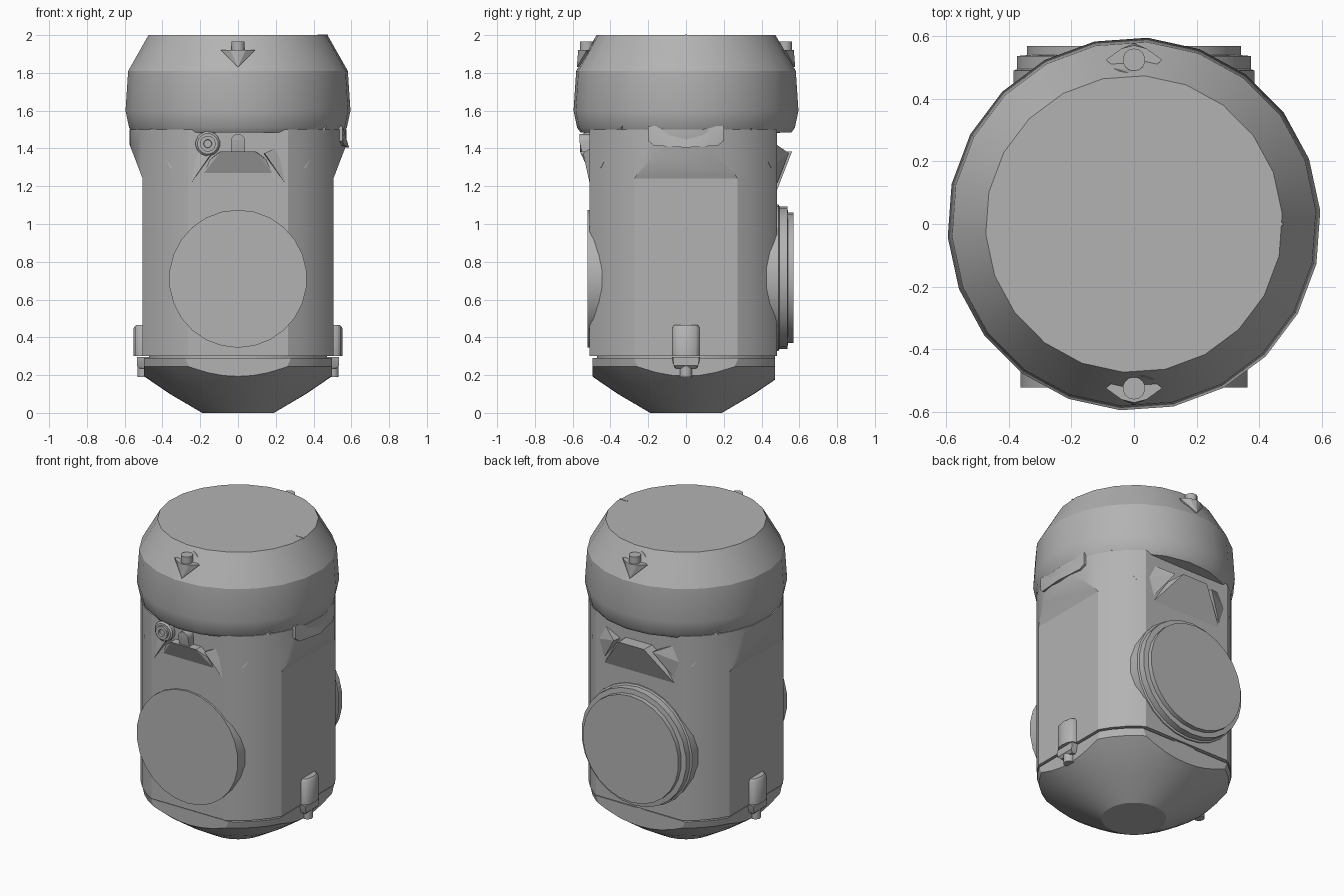
import bpy, bmesh
from math import pi, sin, cos, radians
from mathutils import Vector, Matrix

cube = bpy.data.objects.get("Cube")
if cube:
    bpy.data.objects.remove(cube, do_unlink=True)

grey = bpy.data.materials.new("plain grey")
grey.use_nodes = True
GREY = (0.45, 0.45, 0.45, 1)
grey.diffuse_color = GREY
grey.node_tree.nodes["Principled BSDF"].inputs["Base Color"].default_value = GREY


def finish(name, bm, angle=30):
    bmesh.ops.remove_doubles(bm, verts=bm.verts, dist=0.0005)
    bmesh.ops.recalc_face_normals(bm, faces=bm.faces)
    mesh = bpy.data.meshes.new(name)
    bm.to_mesh(mesh)
    bm.free()
    ob = bpy.data.objects.new(name, mesh)
    bpy.context.collection.objects.link(ob)
    mesh.materials.append(grey)
    bpy.ops.object.select_all(action='DESELECT')
    ob.select_set(True)
    bpy.context.view_layer.objects.active = ob
    bpy.ops.object.shade_smooth_by_angle(angle=radians(angle))
    return ob


def lathe(profile, sides, turn=0.0):
    """Closed solid of revolution about z from (radius, z) points."""
    bm = bmesh.new()
    rings = [[bm.verts.new((r * cos(turn + 2 * pi * i / sides),
                            r * sin(turn + 2 * pi * i / sides), z))
              for i in range(sides)] for r, z in profile]
    for a, b in zip(rings, rings[1:]):
        for i in range(sides):
            j = (i + 1) % sides
            bm.faces.new((a[i], a[j], b[j], b[i]))
    bm.faces.new(rings[0])
    bm.faces.new(rings[-1])
    return bm


def slice_off(bm, point, normal):
    """Remove everything beyond a plane and close the cut."""
    geom = bm.verts[:] + bm.edges[:] + bm.faces[:]
    cut = bmesh.ops.bisect_plane(bm, geom=geom, plane_co=point, plane_no=normal,
                                 clear_outer=True, dist=1e-5)["geom_cut"]
    edges = [e for e in cut if isinstance(e, bmesh.types.BMEdge) and e.is_boundary]
    if edges:
        bmesh.ops.holes_fill(bm, edges=edges, sides=0)


def hull(name, points, angle=30):
    bm = bmesh.new()
    for p in points:
        bm.verts.new(p)
    res = bmesh.ops.convex_hull(bm, input=bm.verts[:])
    junk = {v for v in res["geom_interior"] + res["geom_unused"]
            if isinstance(v, bmesh.types.BMVert)}
    bmesh.ops.delete(bm, geom=list(junk), context='VERTS')
    return finish(name, bm, angle)


def turned(name, profile, sides, place, axis='Z'):
    """Lathed part whose axis is z, or y pointing to front or back."""
    bm = lathe(profile, sides, pi / sides)
    spin = {'Z': 0, 'FRONT': pi / 2, 'BACK': -pi / 2}[axis]
    bm.transform(Matrix.Translation(place) @ Matrix.Rotation(spin, 4, 'X'))
    return finish(name, bm)


SIDE, FRONT, BACK = 0.505, -0.51, 0.482

# Main housing: round column with four flats
bm = lathe([(0.575, 0.3), (0.575, 1.24)], 40)
slice_off(bm, (0, FRONT, 0), (0, -1, 0))
slice_off(bm, (0, BACK, 0), (0, 1, 0))
for s in (1, -1):
    slice_off(bm, (s * SIDE, 0, 0), (s, 0, 0))
finish("housing", bm)

# Collar above it, its side flats flaring outward
bm = lathe([(0.575, 1.24), (0.575, 1.5)], 40)
slice_off(bm, (0, FRONT, 0), (0, -1, 0))
slice_off(bm, (0, BACK, 0), (0, 1, 0))
for s in (1, -1):
    slice_off(bm, (s * SIDE, 0, 1.24), (s * 0.17, 0, -0.065))
finish("collar", bm)

# Domed base with matching flats, and the thin seam above it
bm = lathe([(0.19, 0), (0.36, 0.1), (0.485, 0.185), (0.56, 0.245), (0.57, 0.29)], 40)
slice_off(bm, (0, FRONT + 0.015, 0), (0, -1, 0))
slice_off(bm, (0, BACK - 0.012, 0), (0, 1, 0))
for s in (1, -1):
    slice_off(bm, (s * (SIDE - 0.008), 0, 0), (s, 0, 0))
finish("base_dome", bm)
bm = lathe([(0.47, 0.28), (0.47, 0.31)], 40)
finish("seam_core", bm)

# Head
bm = lathe([(0.475, 2.0), (0.583, 1.81), (0.597, 1.6), (0.578, 1.51),
            (0.56, 1.485), (0.4, 1.48)], 22, 0.07)
finish("head", bm, 25)
hull("head_mark", [(x, y, z) for x in (0.42, 0.476) for y in (-0.005, 0.005)
                   for z in (1.98, 2.002)])

# Skirt tab on the left of the head
tab = []
for y, z in ((-0.2, 1.52), (-0.2, 1.44), (-0.17, 1.415), (0, 1.405),
             (0.17, 1.415), (0.2, 1.44), (0.2, 1.52)):
    x = (0.588 ** 2 - y * y) ** 0.5
    tab += [(x, y, z), (x - 0.06, y, z)]
hull("skirt_tab", tab, 40)

# Bolt lugs on the head slope
for s, side in ((-1, "front"), (1, "back")):
    eye = [(x, s * (0.525 + d), 1.92) for x, d in
           ((-0.09, 0), (-0.04, 0.036), (0, 0.046), (0.04, 0.036), (0.09, 0),
            (0.05, -0.035), (-0.05, -0.035))]
    hull(side + "_lug", eye + [(0, s * 0.578, 1.83), (0, s * 0.5, 1.83)], 20)
    turned(side + "_lug_bolt", [(0.036, 1.9), (0.036, 1.965)], 14, (0, s * 0.525, 0))
    brow = []
    for x, z in ((-0.085, 1.925), (-0.045, 1.965), (0, 1.985), (0.045, 1.965), (0.085, 1.925)):
        brow += [(x, s * (0.478 + abs(x) * 0.3), z), (x, s * 0.44, z)]
    hull(side + "_lug_brow", brow)

# Wedges below the head, front and back
for s, side, wall in ((-1, "front", -FRONT), (1, "back", BACK)):
    low, wide = (1.27, 0.18) if s < 0 else (1.18, 0.25)
    hull(side + "_shelf", [(x * k, s * y, z) for k in (1, -1) for x, y, z in
         ((wide, wall, low), (0.15, wall + 0.02, 1.34), (0.09, 0.562, 1.385),
          (wide, 0.4, low), (0.1, 0.4, 1.385))], 15)
    for k, hand in ((1, "left"), (-1, "right")):
        hull(f"{side}_{hand}_gusset", [(k * x, s * y, z) for x, y, z in
             ((0.47, 0.335, 1.52), (0.14, 0.545, 1.375), (0.25, wall, 1.215),
              (0.36, 0.45, 1.3), (0.43, 0.32, 1.5), (0.13, 0.4, 1.36),
              (0.25, 0.4, 1.23))], 15)

# Socket screw and peg on the front collar
turned("screw_boss", [(0.065, 0.48), (0.065, 0.535), (0.055, 0.545)], 16,
       (-0.16, 0, 1.425), 'FRONT')
turned("screw_head", [(0.042, 0.5), (0.042, 0.56), (0.022, 0.56), (0.02, 0.548)], 16,
       (-0.16, 0, 1.425), 'FRONT')
peg = [(0.036 * cos(a * pi / 8), y, 1.44 + 0.036 * sin(a * pi / 8))
       for a in range(9) for y in (-0.565, -0.48)]
hull("front_peg", peg + [(x, y, 1.375) for x in (-0.036, 0.036) for y in (-0.55, -0.48)])

# Round port covers
turned("front_cover", [(0.365, 0.4), (0.365, 0.522)], 26, (0, 0, 0.71), 'FRONT')
turned("back_cover", [(0.388, 0.4), (0.388, 0.49), (0.377, 0.495), (0.377, 0.537),
                      (0.345, 0.54), (0.345, 0.569)], 26, (0, 0, 0.715), 'BACK')

# Side latches with bolts under them
for s, hand in ((1, "left"), (-1, "right")):
    block = []
    for x, y in ((0.48, 0.075), (0.525, 0.07), (0.545, 0.05), (0.552, 0)):
        for k in (1, -1):
            block += [(s * x, k * y, 0.3), (s * x, k * y, 0.45),
                      (s * (x - 0.012), k * y * 0.9, 0.465)]
    hull(hand + "_latch", block, 40)
    foot = [(s * x, k * y, z) for k in (1, -1) for x, y, z in
            ((0.47, 0.075, 0.295), (0.535, 0.07, 0.295), (0.535, 0.065, 0.25),
             (0.52, 0.05, 0.235), (0.45, 0.06, 0.235))]
    hull(hand + "_latch_foot", foot, 40)
    turned(hand + "_latch_bolt", [(0.033, 0.19), (0.033, 0.25)], 14, (s * 0.5, 0, 0))
